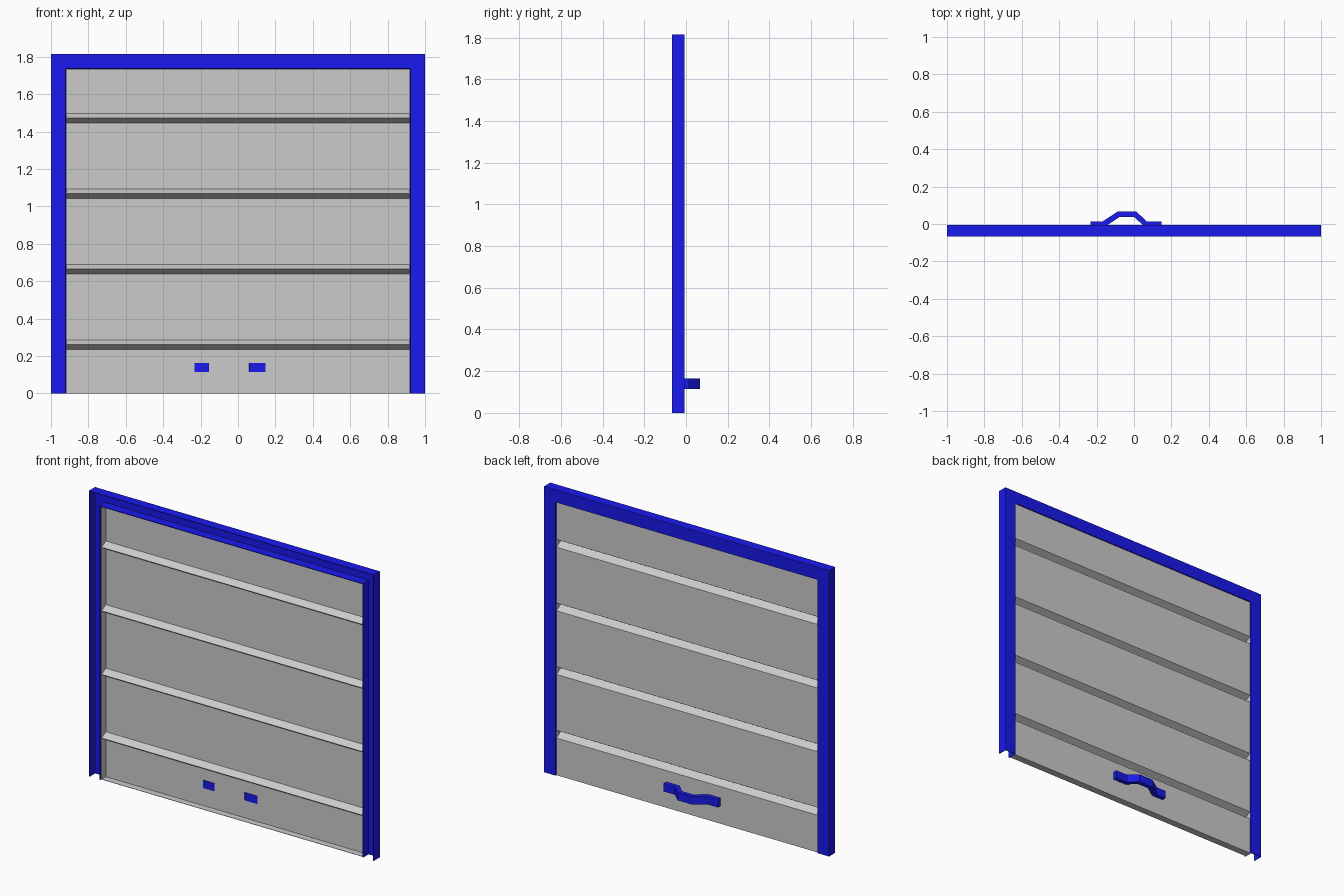
import bpy

if "Cube" in bpy.data.objects:
    bpy.data.objects.remove(bpy.data.objects["Cube"])

W, H = 1.0, 1.815            # half width and height of the frame
FW = 0.08                    # frame face width
YF, YB = -0.067, -0.006      # frame front and back
SHEET_Y = -0.014             # plane of the door sheet

blue = bpy.data.materials.new("blue_paint")
blue.diffuse_color = (0.01, 0.01, 0.85, 1)
blue.use_nodes = True
blue.node_tree.nodes["Principled BSDF"].inputs["Base Color"].default_value = blue.diffuse_color


def make(name, verts, faces, mat=None, thickness=0):
    me = bpy.data.meshes.new(name)
    me.from_pydata(verts, [], faces)
    me.update()
    ob = bpy.data.objects.new(name, me)
    bpy.context.collection.objects.link(ob)
    if mat:
        me.materials.append(mat)
    if thickness:
        mod = ob.modifiers.new("thickness", 'SOLIDIFY')
        mod.thickness = thickness
        mod.offset = 0
    return ob


def loft(rings, closed):
    """Quads between equal-length point rings, capped when the ring is closed."""
    n = len(rings[0])
    verts = [p for r in rings for p in r]
    faces = []
    for k in range(len(rings) - 1):
        for i in range(n if closed else n - 1):
            j = (i + 1) % n
            faces.append((k * n + i, k * n + j, (k + 1) * n + j, (k + 1) * n + i))
    if closed:
        faces.append(tuple(reversed(range(n))))
        faces.append(tuple(range((len(rings) - 1) * n, len(rings) * n)))
    return verts, faces


# Frame: thin U channel open to the front, mitred around both posts and the head
t = 0.004
channel = [(0, YF), (0, YB), (FW, YB), (FW, YF),
           (FW - t, YF), (FW - t, YB - t), (t, YB - t), (t, YF)]
rings = [[(-W + o, y, 0) for o, y in channel],
         [(-W + o, y, H - o) for o, y in channel],
         [(W - o, y, H - o) for o, y in channel],
         [(W - o, y, 0) for o, y in channel]]
make("door_frame", *loft(rings, True), mat=blue)

# Door sheet: pressed V ribs pointing forward, with bottom and top returns
hw, top, lip = W - FW - 0.001, H - FW - 0.001, -0.058
profile = [(lip, 0.001), (SHEET_Y, 0.001)]
for k in range(4):
    z = 0.262 + 0.4037 * k
    profile += [(SHEET_Y, z - 0.026), (SHEET_Y - 0.041, z), (SHEET_Y, z + 0.024)]
profile += [(SHEET_Y, top), (lip, top)]
make("door_sheet", *loft([[(x, y, z) for y, z in profile] for x in (-hw, hw)], False),
     thickness=0.002)

# Side returns of the sheet
for side, s in (("left", -1), ("right", 1)):
    make(side + "_sheet_return",
         [(s * hw, lip, 0), (s * hw, SHEET_Y, 0), (s * hw, SHEET_Y, top), (s * hw, lip, top)],
         [(0, 1, 2, 3)], thickness=0.002)

# Handle: bent flat bar on the back, its feet passing through the sheet
outer = [(-0.233, 0.014), (-0.167, 0.014), (-0.087, 0.067),
         (0.012, 0.067), (0.068, 0.014), (0.148, 0.014)]
inner = [(0.148, -0.018), (0.061, -0.018), (0.0, 0.038),
         (-0.076, 0.038), (-0.16, -0.018), (-0.233, -0.018)]
bar = outer + inner
handle = make("handle", *loft([[(x, y, z) for x, y in bar] for z in (0.114, 0.164)], True),
              mat=blue)

# Consistent outward normals
import bmesh
for ob in bpy.data.objects:
    bm = bmesh.new()
    bm.from_mesh(ob.data)
    bmesh.ops.recalc_face_normals(bm, faces=bm.faces)
    bm.to_mesh(ob.data)
    bm.free()
